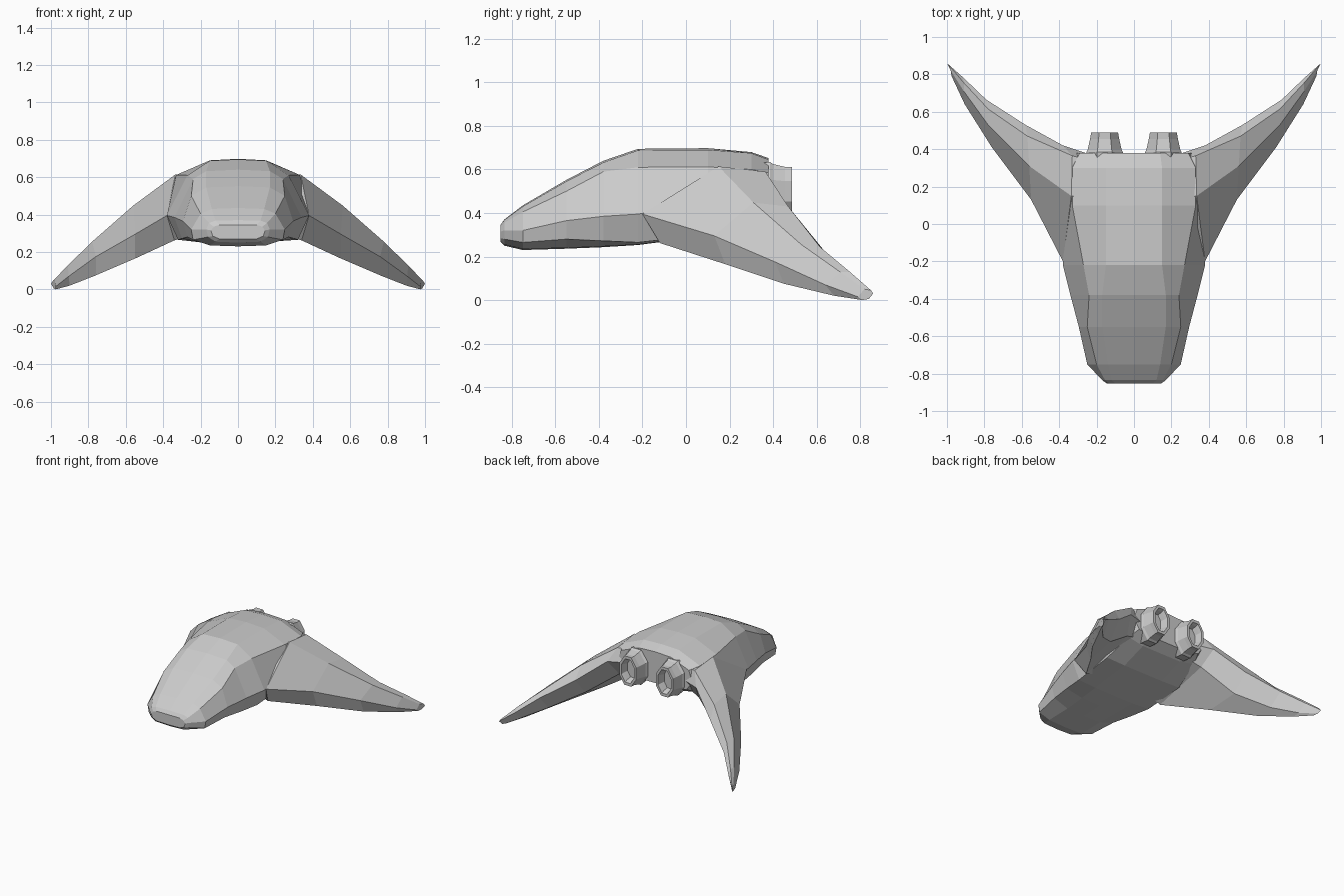
import bpy, bmesh
from math import sin, cos, pi


def loft(name, rings, mirror=False):
    """Skin closed rings of equal length, capping both ends."""
    bm = bmesh.new()
    vs = [[bm.verts.new(p) for p in r] for r in rings]
    n = len(rings[0])
    for a, b in zip(vs, vs[1:]):
        for i in range(n):
            j = (i + 1) % n
            bm.faces.new((a[i], a[j], b[j], b[i]))
    bm.faces.new(vs[0][::-1])
    bm.faces.new(vs[-1])
    bmesh.ops.recalc_face_normals(bm, faces=bm.faces)
    me = bpy.data.meshes.new(name)
    bm.to_mesh(me)
    bm.free()
    ob = bpy.data.objects.new(name, me)
    bpy.context.collection.objects.link(ob)
    if mirror:
        ob.modifiers.new("mirror", 'MIRROR')
    return ob


# Fuselage: y, top z, shoulder, side, chine, lower side, belly edge, belly z
sections = [
    (-.853, .345, (.10, .345), (.13, .335), (.145, .315), (.135, .285), (.10, .27), .268),
    (-.835, .370, (.12, .368), (.155, .355), (.17, .32), (.16, .28), (.12, .255), .25),
    (-.75, .435, (.14, .43), (.20, .405), (.25, .32), (.24, .265), (.15, .235), .23),
    (-.55, .552, (.17, .545), (.25, .50), (.295, .365), (.27, .28), (.15, .24), .236),
    (-.38, .640, (.17, .632), (.24, .59), (.34, .385), (.30, .272), (.16, .247), .243),
    (-.22, .695, (.15, .688), (.27, .61), (.38, .395), (.32, .265), (.17, .255), .253),
    (.10, .698, (.15, .69), (.33, .612), (.38, .45), (.33, .30), (.17, .295), .295),
    (.30, .680, (.15, .675), (.33, .60), (.36, .49), (.30, .39), (.17, .365), .365),
    (.38, .652, (.14, .645), (.29, .585), (.32, .50), (.27, .43), (.17, .41), .41),
]
rings = []
for y, zt, *side, zb in sections:
    right = [(x, y, z) for x, z in side]
    left = [(-x, y, z) for x, z in reversed(side)]
    rings.append([(0, y, zt)] + right + [(0, y, zb)] + left)
loft("fuselage", rings)

# Swept wings: leading edge, upper, ridge, trailing edge, lower rear, lower front
wing = [
    [(.20, -.20, .395), (.20, .15, .60), (.20, .33, .58), (.20, .36, .50), (.20, .30, .42), (.20, -.10, .30)],
    [(.38, -.20, .395), (.335, .15, .614), (.33, .365, .59), (.38, .42, .49), (.34, .33, .37), (.34, -.12, .262)],
    [(.55, .13, .295), (.56, .31, .448), (.57, .47, .43), (.58, .53, .33), (.57, .42, .20), (.55, .18, .165)],
    [(.76, .41, .175), (.78, .53, .255), (.78, .615, .245), (.79, .665, .19), (.77, .58, .09), (.76, .45, .075)],
    [(.905, .64, .07), (.91, .71, .128), (.91, .755, .128), (.915, .785, .09), (.905, .73, .03), (.90, .68, .02)],
    [(.975, .79, .015), (.98, .82, .05), (.99, .85, .045), (1., .86, .03), (.985, .84, .005), (.975, .81, 0)],
]
loft("wings", wing, mirror=True)

# Oval octagonal engine nozzles with a stepped hollow: y, x radius, z radius
nozzle = [(.26, .095, .12), (.385, .097, .135), (.40, .09, .125), (.455, .078, .112),
          (.488, .072, .112), (.488, .055, .09), (.465, .05, .08), (.43, .042, .07)]
loft("engine_nozzles", [
    [(.157 + rx * cos(a) / cos(pi / 8), y, .50 + rz * sin(a) / cos(pi / 8))
     for a in [pi / 8 + k * pi / 4 for k in range(8)]]
    for y, rx, rz in nozzle], mirror=True)
